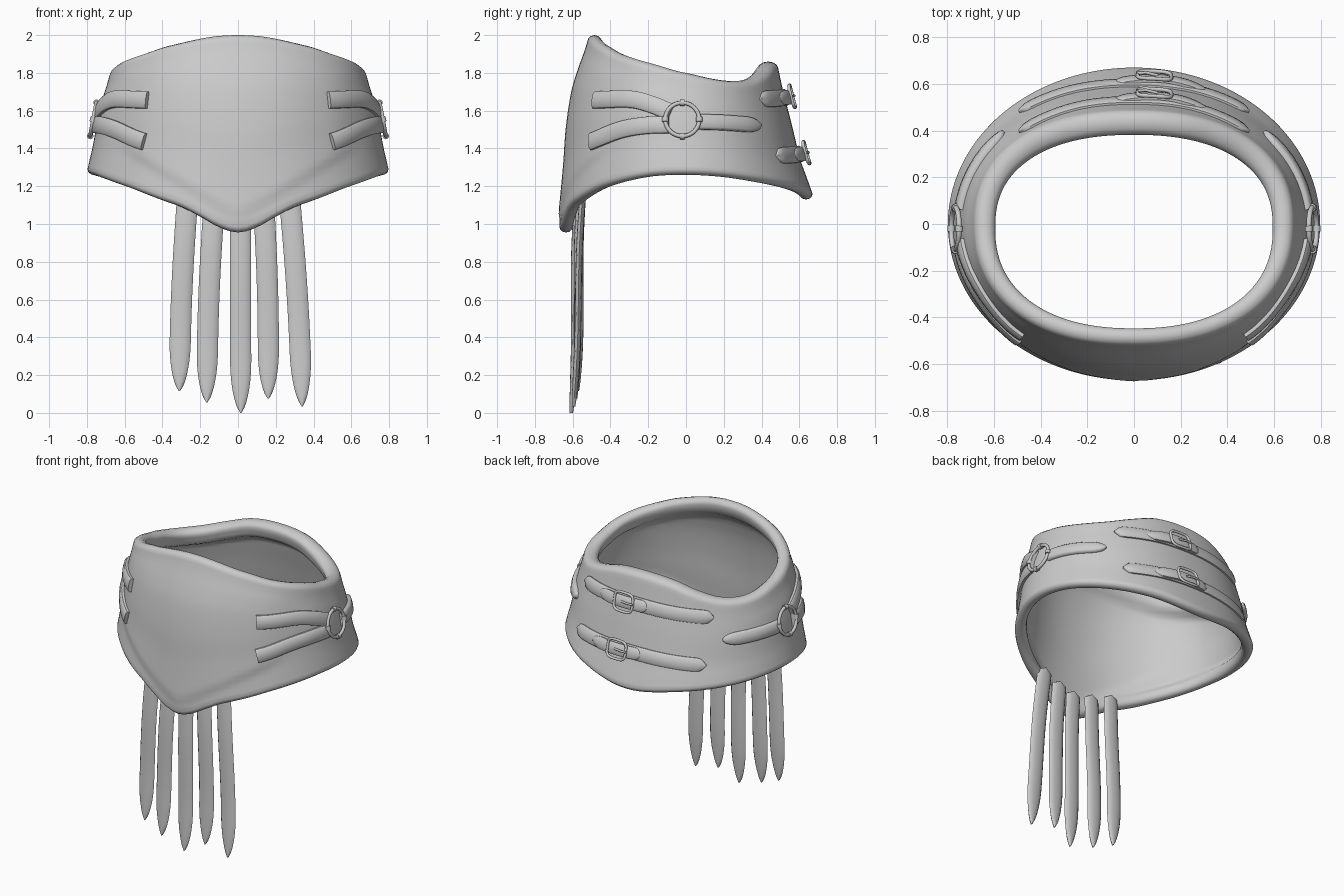
import bpy, bmesh
from math import sin, cos, pi, radians, degrees, sqrt
from mathutils import Vector

if "Cube" in bpy.data.objects:
    bpy.data.objects.remove(bpy.data.objects["Cube"])

# ---------- helpers ----------
def interp(tab, v):
    """Smooth cubic through (key, value) pairs."""
    n = len(tab)
    v = min(max(v, tab[0][0]), tab[-1][0])
    i = 0
    while i < n - 2 and v > tab[i + 1][0]:
        i += 1
    def slope(k):
        a, b = tab[max(k - 1, 0)], tab[min(k + 1, n - 1)]
        return (b[1] - a[1]) / (b[0] - a[0])
    (x0, y0), (x1, y1) = tab[i], tab[i + 1]
    h = x1 - x0
    u = (v - x0) / h
    return (y0 * (2*u**3 - 3*u*u + 1) + slope(i) * h * (u**3 - 2*u*u + u)
            + y1 * (3*u*u - 2*u**3) + slope(i + 1) * h * (u**3 - u*u))

def step(v):
    v = min(max(v, 0), 1)
    return v * v * (3 - 2 * v)

def mesh_object(name, verts, faces, angle=40):
    me = bpy.data.meshes.new(name)
    me.from_pydata([tuple(v) for v in verts], [], faces)
    bm = bmesh.new()
    bm.from_mesh(me)
    bmesh.ops.recalc_face_normals(bm, faces=bm.faces)
    bm.to_mesh(me)
    bm.free()
    ob = bpy.data.objects.new(name, me)
    bpy.context.collection.objects.link(ob)
    finish(ob, angle)
    return ob

def finish(ob, angle=40):
    bpy.ops.object.select_all(action='DESELECT')
    ob.select_set(True)
    bpy.context.view_layer.objects.active = ob
    bpy.ops.object.shade_smooth_by_angle(angle=radians(angle))

# ---------- body surface: angle 0 = front, 180 = back ----------
TOP = [(-30, 1.945), (0, 2.0), (30, 1.945), (45, 1.905), (60, 1.872), (75, 1.84), (90, 1.80),
       (105, 1.77), (120, 1.757), (135, 1.765), (150, 1.80), (165, 1.845), (180, 1.86), (195, 1.845)]
BOTTOM = [(-7, .98), (0, .955), (7, .98), (14.5, 1.035), (22, 1.085), (30, 1.12), (49, 1.195), (72, 1.25),
          (90, 1.26), (107, 1.25), (127, 1.22), (153, 1.175), (180, 1.13), (207, 1.175)]
FRONT = [(0, 0), (.11, .18), (.26, .48), (.465, .69), (.67, .79), (1, 1)]
BACK = [(0, 0), (.2, .16), (.42, .37), (.73, .65), (.9, .87), (1, 1)]

def limits(t):
    d = degrees(abs((t + pi) % (2 * pi) - pi))
    return interp(TOP, d) - .035, interp(BOTTOM, d) + .03

def spow(v, e):
    return abs(v) ** e * (1 if v >= 0 else -1)

def surf(t, z):
    zt, zb = limits(t)
    s = min(max((zt - z) / (zt - zb), 0), 1)
    c = cos(t)
    w = (1 + c) / 2
    f = interp(FRONT, s) * w + interp(BACK, s) * (1 - w)
    if c > 0:   # flatter front corners
        f *= 1 - .3 * sin(2 * t) ** 2 * (1 - s)
    tx, ty = .685 * spow(sin(t), .88), -(.523 if c > 0 else .488) * spow(c, .88)
    x = tx + (.797 * sin(t) - tx) * f
    y = ty + (-.67 * c - ty) * f
    if c > 0:   # raised front panel
        b = .012 * step((z - 1.0 - .6 * abs(x)) / .07) * step((.68 - abs(x)) / .2) * step(s / .15)
        x, y = x + b * sin(t), y - b * c
    return Vector((x, y, z))

def normal(t, z):
    e = .03
    return (surf(t + e, z) - surf(t - e, z)).cross(surf(t, z + .02) - surf(t, z - .02)).normalized()

def at(axis, val, z, off=0):
    """Point and normal on the body where x (back) or y (right side) equals val."""
    lo, hi = (pi / 2, 3 * pi / 2) if axis == 0 else (0, pi)
    for _ in range(30):
        m = (lo + hi) / 2
        v = surf(m, z)[axis]
        if (v > val) == (axis == 0):
            lo = m
        else:
            hi = m
    n = normal(m, z)
    return surf(m, z) + n * off, n

# ---------- waist body: thin wall with thick rolled rims ----------
NT, NS, NC = 112, 28, 6
verts, faces = [], []
for i in range(NT):
    t = 2 * pi * i / NT
    zt, zb = limits(t)
    outer = [surf(t, zt + (zb - zt) * j / NS) for j in range(NS + 1)]
    inward = []
    for p in outer:
        d = surf(t + .03, p.z) - surf(t - .03, p.z)
        th = .035 + (.056 - .015 * cos(t)) * (1 - step((zt - p.z - .06) / .06)) + .035 * (1 - step((p.z - zb - .02) / .05))
        inward.append(Vector((-d.y, d.x, 0)).normalized() * th)
    ring = list(outer)
    for k in range(1, NC):
        a = pi * k / NC
        ring.append(outer[-1] + inward[-1] * (1 - cos(a)) / 2 - Vector((0, 0, .03 * sin(a))))
    ring += [p + q for p, q in zip(reversed(outer), reversed(inward))]
    for k in range(1, NC):
        a = pi * k / NC
        ring.append(outer[0] + inward[0] * (1 + cos(a)) / 2 + Vector((0, 0, .035 * sin(a))))
    verts += ring
L = len(verts) // NT
for i in range(NT):
    for j in range(L):
        a, b, k = i * L, ((i + 1) % NT) * L, (j + 1) % L
        faces.append((a + j, b + j, b + k, a + k))
mesh_object("waist_body", verts, faces, 60)

# ---------- strips: straps and tails ----------
STRAP = [(-1, -.5), (-1, .35), (-.75, .85), (0, 1), (.75, .85), (1, .35), (1, -.5)]
TAIL = [(-1, 0), (-.8, .6), (-.4, .9), (0, 1), (.4, .9), (.8, .6), (1, 0), (.8, -.6), (.4, -.9), (0, -1), (-.4, -.9), (-.8, -.6)]

def strip(name, path, width, thick, tip0=0, tip1=0, sx=1, sec=STRAP, power=.5):
    """path: list of (point, normal); tips are rounded over a fraction of the length."""
    vs, fs, n = [], [], len(path)
    for i, (p, nm) in enumerate(path):
        tan = (path[min(i + 1, n - 1)][0] - path[max(i - 1, 0)][0]).normalized()
        side = nm.cross(tan).normalized()
        u, k = i / (n - 1), 1
        if tip0 and u < tip0:
            k = max(1 - (1 - u / tip0) ** 2, .01) ** power
        if tip1 and u > 1 - tip1:
            k = max(1 - (1 - (1 - u) / tip1) ** 2, .01) ** power
        for a, h in sec:
            v = p + side * a * k * width / 2 + nm * h * thick * (.5 + .5 * k)
            vs.append((v.x * sx, v.y, v.z))
    m = len(sec)
    for i in range(n - 1):
        for j in range(m):
            k = (j + 1) % m
            fs.append((i*m + j, i*m + k, (i+1)*m + k, (i+1)*m + j))
    fs += [tuple(range(m)), tuple(range((n - 1) * m, n * m))]
    return mesh_object(name, vs, fs, 50)

def body_path(axis, pts, off=0, bulge=0, n=36):
    tabs = [[(i, p[c]) for i, p in enumerate(pts)] for c in (0, 1)]
    out = []
    for i in range(n):
        u = i / (n - 1) * (len(pts) - 1)
        o = off + bulge * sin(pi * i / (n - 1))
        out.append(at(axis, interp(tabs[0], u), interp(tabs[1], u), o))
    return out

def tube(name, pts, r, cyclic):
    cu = bpy.data.curves.new(name, 'CURVE')
    cu.dimensions, cu.bevel_depth, cu.bevel_resolution, cu.use_fill_caps = '3D', r, 2, True
    sp = cu.splines.new('POLY')
    sp.points.add(len(pts) - 1)
    for q, p in zip(sp.points, pts):
        q.co = (*p, 1)
    sp.use_cyclic_u = cyclic
    ob = bpy.data.objects.new(name, cu)
    bpy.context.collection.objects.link(ob)
    bpy.ops.object.select_all(action='DESELECT')
    ob.select_set(True)
    bpy.context.view_layer.objects.active = ob
    bpy.ops.object.convert(target='MESH')
    finish(bpy.context.object, 50)

# ---------- side rings with three straps each ----------
for sx, tag in ((1, "right"), (-1, "left")):
    strip(tag + "_upper_strap", body_path(1, [(-.478, 1.655), (-.3, 1.66), (-.19, 1.635), (-.08, 1.59)], .008), .09, .018, sx=sx)
    strip(tag + "_lower_strap", body_path(1, [(-.498, 1.435), (-.35, 1.495), (-.22, 1.52), (-.09, 1.525)], .008), .09, .018, sx=sx)
    strip(tag + "_rear_strap", body_path(1, [(.06, 1.54), (.2, 1.535), (.39, 1.52)], .008), .082, .018, tip1=.2, sx=sx)
    c, n = at(1, -.02, 1.55, .02)
    c, n = Vector((c.x * sx, c.y, c.z)), Vector((n.x * sx, n.y, n.z))
    rot = n.to_track_quat('Z', 'Y')
    bpy.ops.mesh.primitive_torus_add(location=c, rotation=rot.to_euler(), major_radius=.09, minor_radius=.011,
                                     major_segments=40, minor_segments=10)
    bpy.context.object.name = tag + "_ring"
    finish(bpy.context.object, 60)
    for k in range(4):
        a = k * pi / 2
        d = rot @ Vector((-sin(a), cos(a), 0))
        p = c + rot @ Vector((cos(a) * .09, sin(a) * .09, 0))
        bpy.ops.mesh.primitive_cylinder_add(vertices=14, radius=.017, depth=.025, location=p,
                                            rotation=d.to_track_quat('Z', 'Y').to_euler())
        bpy.context.object.name = tag + "_ring_collar"
        finish(bpy.context.object)

# ---------- two buckled straps at the back ----------
for z, tag in ((1.66, "upper"), (1.36, "lower")):
    strip(tag + "_back_strap", body_path(0, [(-.49, z), (0, z + .01), (.49, z)], .004), .088, .016, .06, .06)
    strip(tag + "_strap_flap", body_path(0, [(-.08, z + .008), (.31, z + .002)], .01, .018), .078, .014, .12, .25)
    frame = []
    for k in range(28):
        a = 2 * pi * k / 28
        frame.append(at(0, .085 + .07 * spow(cos(a), .5), z + .006 + .06 * spow(sin(a), .5), .042)[0])
    tube(tag + "_buckle_frame", frame, .009, True)
    tube(tag + "_buckle_prong", [at(0, x, z + .006, o)[0] for x, o in ((.1, .042), (.05, .052), (.01, .048))], .007, False)

# ---------- hanging front tails: top x, tip x, top z, tip z, top y, tip y ----------
TAILS = [(-.265, -.31, 1.17, .115, -.545, -.575), (-.125, -.165, 1.13, .055, -.565, -.595), (.012, .015, 1.11, .0, -.578, -.607),
         (.135, .16, 1.13, .075, -.565, -.585), (.27, .34, 1.17, .035, -.545, -.595)]
for x0, x1, z0, z1, y0, y1 in TAILS:
    path = []
    for i in range(41):
        u = i / 40
        bow = .01 * sin(pi * u) * (-1 if x0 < 0 else 1) * (abs(x0) > .05)
        path.append((Vector((x0 + (x1 - x0) * u + bow, y0 + (y1 - y0) * u - .006 * sin(2 * pi * u), z0 + (z1 - z0) * u)),
                     Vector((0, -1, 0))))
    strip("front_tail", path, .112, .017, .03, .25, sec=TAIL, power=.65)
